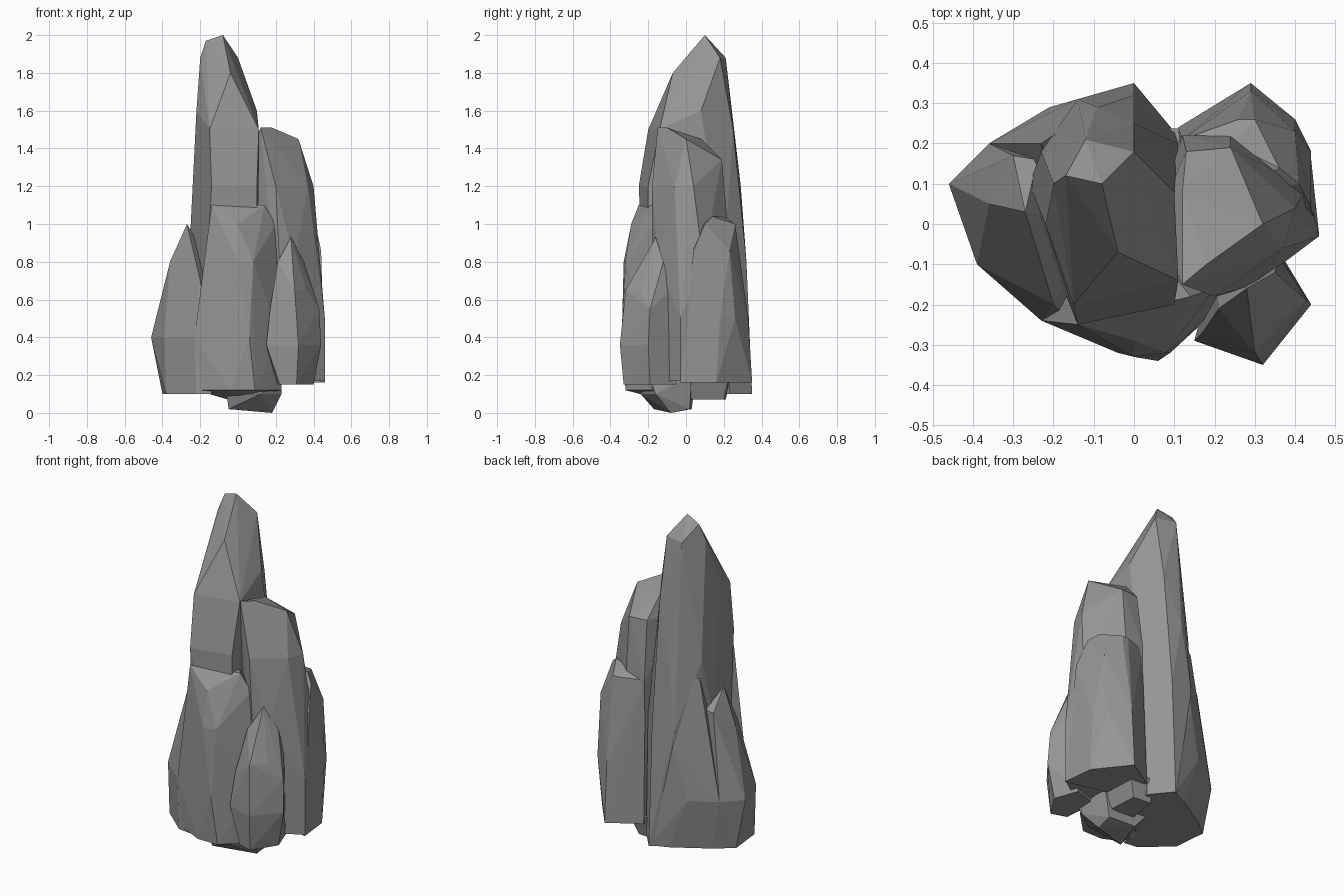
import bpy
import bmesh

default_cube = bpy.data.objects.get("Cube")
if default_cube:
    bpy.data.objects.remove(default_cube, do_unlink=True)


def plain_material(name, brightness):
    material = bpy.data.materials.new(name)
    material.use_nodes = True
    material.diffuse_color = (brightness, brightness, brightness, 1)
    shader = material.node_tree.nodes["Principled BSDF"]
    shader.inputs["Base Color"].default_value = material.diffuse_color
    shader.inputs["Roughness"].default_value = 0.9
    return material


def chiselled_stone(name, sections):
    """Wrap flat facets tightly around cross-sections keyed by their height."""
    bm = bmesh.new()
    for height, corners in sections.items():
        for across, depth in corners:
            bm.verts.new((across, depth, height))
    hull = bmesh.ops.convex_hull(bm, input=bm.verts[:])
    leftovers = {element for element in hull["geom_interior"] + hull["geom_unused"]
                 if isinstance(element, bmesh.types.BMVert)}
    bmesh.ops.delete(bm, geom=list(leftovers), context="VERTS")
    # Merge nearly flat neighbours into broad facets
    bmesh.ops.dissolve_limit(bm, angle_limit=.06, verts=bm.verts[:], edges=bm.edges[:])
    bmesh.ops.recalc_face_normals(bm, faces=bm.faces[:])
    mesh = bpy.data.meshes.new(name)
    bm.to_mesh(mesh)
    bm.free()
    mesh.materials.append(grey_stone)
    bpy.context.collection.objects.link(bpy.data.objects.new(name, mesh))


# One plain stone colour
grey_stone = plain_material("grey_stone", .3)

# Tall spire: tip, shoulders and narrow waist
chiselled_stone("tall_spire", {
    2: [(-.08, .1)],
    1.97: [(-.17, .12)],
    1.88: [(0, .18), (-.12, .21), (-.2, .1)],
    1.8: [(-.04, -.07)],
    1.6: [(.1, .08), (-.22, 0)],
    1.5: [(.11, -.14), (-.15, -.2), (0, .25)],
    1.2: [(-.14, -.25), (.1, -.2), (-.24, .04), (-.09, .29), (-.23, .18)],
    .8: [(.11, .2), (0, .32), (-.14, .31), (-.26, .1)],
    .1: [(0, .35), (.1, .23), (.1, -.2), (-.2, -.1), (-.2, .2)],
})

# Wide back of the spire's base
chiselled_stone("spire_base", {
    1.1: [(-.23, .2), (-.1, .29)],
    .7: [(-.29, .2), (-.14, .31), (-.2, 0), (0, 0)],
    .4: [(-.36, .2), (-.21, .29)],
    .1: [(0, .34), (-.1, .3), (-.3, .18), (-.28, -.1), (0, 0)],
})

# Slanted block on the outer side of the spire
chiselled_stone("side_block", {
    1: [(-.27, .03)],
    .9: [(-.3, .17), (-.24, .16)],
    .8: [(-.36, .05)],
    .7: [(-.2, -.2), (-.1, 0)],
    .4: [(-.46, .1), (-.39, -.1), (-.36, .2), (-.23, -.24), (-.15, -.25)],
    .1: [(-.38, -.1), (-.22, -.24), (-.4, .1), (-.3, .18), (-.1, 0), (-.14, -.25)],
})

# Broad buttress across the front
chiselled_stone("front_buttress", {
    1.1: [(-.14, -.25), (.03, -.21), (.14, -.18), (0, 0)],
    1: [(.2, -.16), (0, -.29)],
    .8: [(.2, -.19), (-.18, -.25), (0, -.33), (.08, -.32), (.15, 0)],
    .4: [(.06, -.34), (-.23, -.24), (.22, -.2)],
    .12: [(-.22, -.23), (-.04, -.32), (.09, -.32), (.23, -.18)],
    .07: [(-.05, -.12), (0, 0)],
})

# Shorter second column
chiselled_stone("second_column", {
    1.51: [(.12, -.15), (.18, -.1)],
    1.45: [(.12, .08), (.24, .02), (.32, 0)],
    1.34: [(.24, .19), (.13, .18), (.05, 0)],
    1.2: [(.4, .04), (.37, -.06), (.2, -.18)],
    1: [(.24, .22), (.12, .22), (.41, .06)],
    .8: [(.42, -.02), (.3, -.15), (.43, .09)],
    .5: [(.46, -.03)],
    .17: [(.46, -.03), (.25, -.17), (.12, .22), (.36, .2), (.05, 0)],
})

# Ledge behind the second column
chiselled_stone("rear_ledge", {
    1.04: [(.24, .2), (.36, .14)],
    1: [(.26, .26), (.3, .26), (.41, .1), (.12, .21), (.2, .05)],
    .86: [(.4, .23), (.44, .04)],
    .5: [(.45, .06), (.44, .18), (.4, .26), (.29, .33)],
    .16: [(.29, .35), (.44, .16), (.46, -.03), (.11, .24), (.12, .05)],
})

# Pointed shard leaning on the front corner
chiselled_stone("corner_shard", {
    .93: [(.28, -.16)],
    .8: [(.21, -.21), (.35, -.12)],
    .65: [(.36, -.24), (.3, -.32), (.36, -.08), (.2, -.1)],
    .55: [(.43, -.19), (.17, -.27)],
    .36: [(.32, -.35), (.44, -.2), (.15, -.29)],
    .15: [(.4, -.19), (.31, -.33), (.22, -.3), (.35, -.05), (.2, -.1)],
})

# Narrow foot under the front and a flatter one behind it
chiselled_stone("front_foot", {
    .2: [(.22, -.2), (.23, .03), (0, 0)],
    .1: [(-.05, .04), (-.06, -.2), (.12, -.24), (.23, -.16)],
    .02: [(-.05, -.17), (.02, .03), (.19, .02)],
    0: [(.18, -.08)],
})
chiselled_stone("rear_foot", {
    .2: [(0, 0), (.23, 0), (.22, .23), (.06, .24)],
    .07: [(.03, .02), (.18, .03), (.17, .2), (.06, .21)],
})
